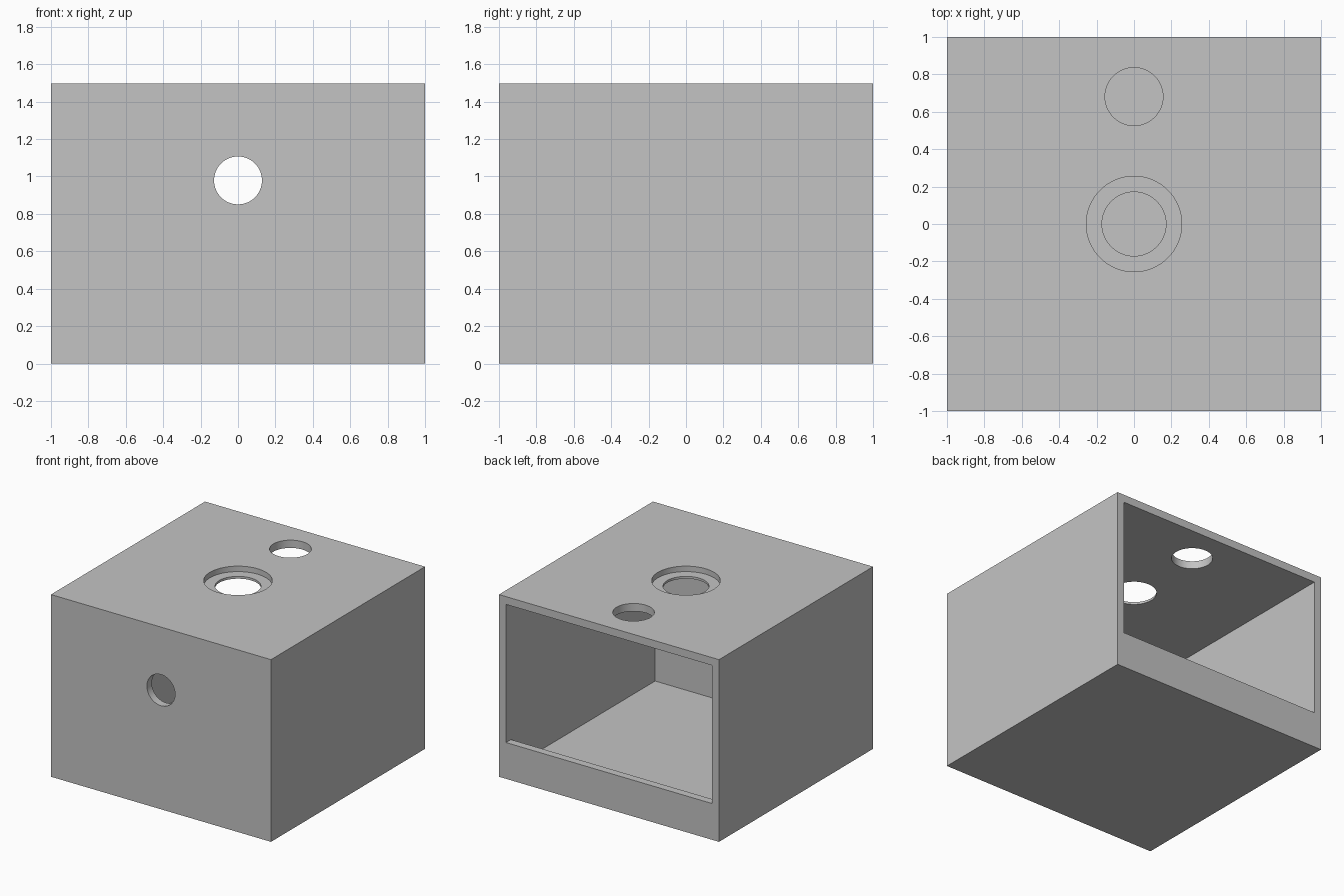
import bpy, bmesh
from math import pi
from mathutils import Matrix, Vector

old = bpy.data.objects.get("Cube")
if old:
    bpy.data.objects.remove(old, do_unlink=True)

HEIGHT = 1.497
WALL = 0.064
SILL = 0.298
INNER = 1 - WALL

grey = bpy.data.materials.new("plain grey")
grey.use_nodes = True
colour = (0.55, 0.55, 0.55, 1)
grey.diffuse_color = colour
grey.node_tree.nodes["Principled BSDF"].inputs["Base Color"].default_value = colour


def make_object(name, bm):
    bmesh.ops.recalc_face_normals(bm, faces=bm.faces)
    mesh = bpy.data.meshes.new(name)
    bm.to_mesh(mesh)
    bm.free()
    mesh.materials.append(grey)
    obj = bpy.data.objects.new(name, mesh)
    bpy.context.collection.objects.link(obj)
    return obj


def prism(name, profile, half_width):
    """Extrude a (y, z) profile along x, centred on x = 0."""
    bm = bmesh.new()
    face = bm.faces.new([bm.verts.new((-half_width, y, z)) for y, z in profile])
    grown = bmesh.ops.extrude_face_region(bm, geom=[face])["geom"]
    verts = [v for v in grown if isinstance(v, bmesh.types.BMVert)]
    bmesh.ops.translate(bm, verts=verts, vec=Vector((2 * half_width, 0, 0)))
    return make_object(name, bm)


def drill(name, radius, depth, centre, turn=0):
    bm = bmesh.new()
    place = Matrix.Translation(centre) @ Matrix.Rotation(turn, 4, 'X')
    bmesh.ops.create_cone(bm, cap_ends=True, segments=96, radius1=radius,
                          radius2=radius, depth=depth, matrix=place)
    return make_object(name, bm)


def cut(target, cutter):
    cutter.hide_render = True
    mod = target.modifiers.new(cutter.name, 'BOOLEAN')
    mod.operation = 'DIFFERENCE'
    mod.solver = 'EXACT'
    mod.object = cutter
    bpy.context.view_layer.objects.active = target
    bpy.ops.object.modifier_apply(modifier=mod.name)
    bpy.data.objects.remove(cutter, do_unlink=True)


# Solid outer box
box = prism("box_housing", [(-1, 0), (1, 0), (1, HEIGHT), (-1, HEIGHT)], 1)

# Hollow interior, open at the back above a raised sill
ceiling = HEIGHT - WALL
cut(box, prism("cavity_cutter", [
    (-INNER, WALL), (INNER, WALL), (INNER, SILL),
    (1.2, SILL), (1.2, ceiling), (-INNER, ceiling)], INNER))

# Stepped centre hole and plain rear hole in the lid
cut(box, drill("centre_hole_cutter", 0.171, 0.4, (0, 0, HEIGHT)))
cut(box, drill("counterbore_cutter", 0.255, 0.09, (0, 0, HEIGHT)))
cut(box, drill("rear_hole_cutter", 0.155, 0.4, (0, 0.681, HEIGHT)))

# Round hole through the front wall
cut(box, drill("front_hole_cutter", 0.128, 0.4, (0, -1, 0.979), pi / 2))

# Smooth the bores while keeping all corners sharp
bpy.ops.object.select_all(action='DESELECT')
box.select_set(True)
bpy.context.view_layer.objects.active = box
bpy.ops.object.shade_smooth_by_angle(angle=pi / 6)
